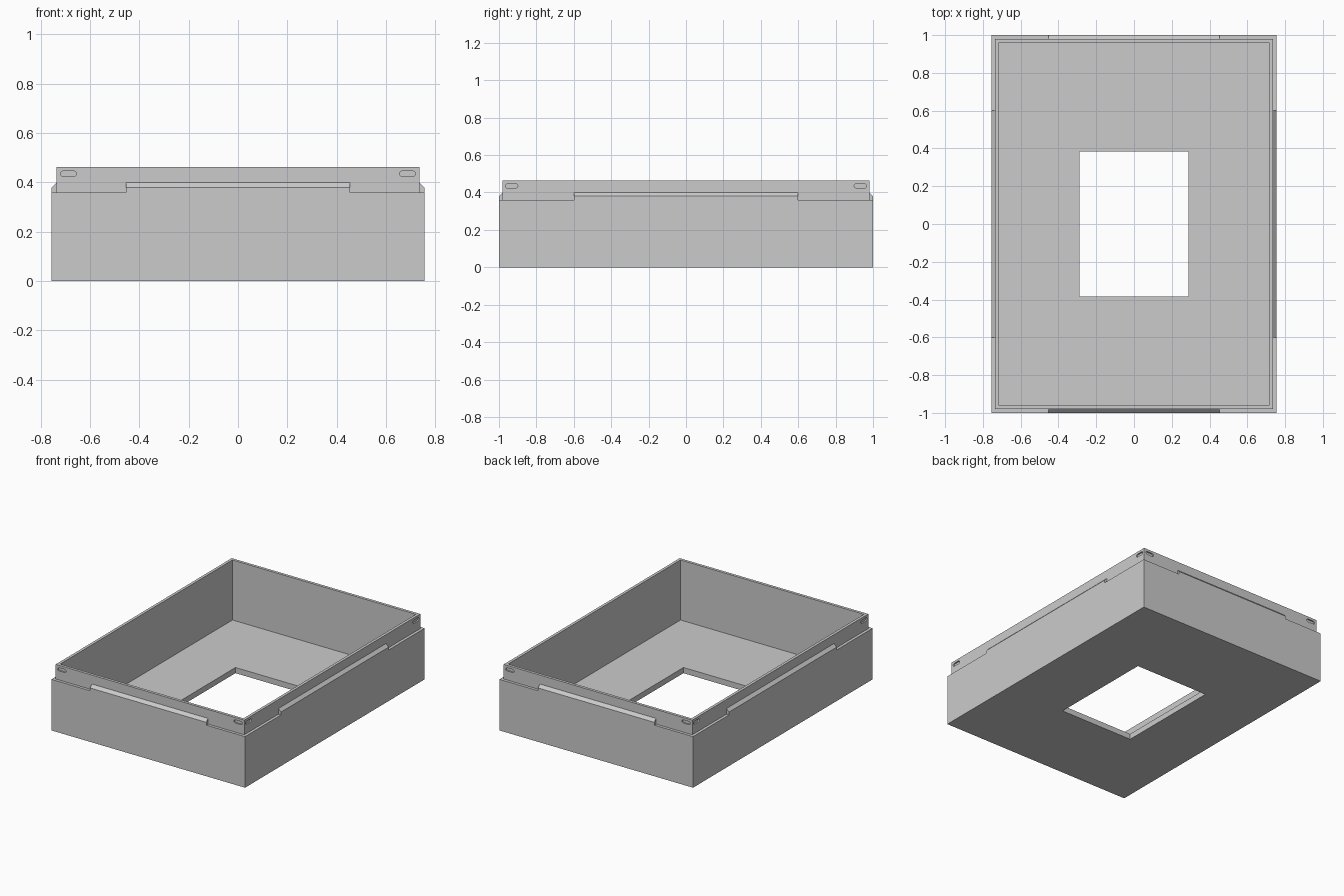
import bpy
import bmesh
from math import pi
from mathutils import Matrix, Vector

cube = bpy.data.objects.get("Cube")
if cube:
    bpy.data.objects.remove(cube)

grey = bpy.data.materials.new("light grey plastic")
grey.use_nodes = True
colour = (0.6, 0.6, 0.6, 1)
grey.diffuse_color = colour
grey.node_tree.nodes["Principled BSDF"].inputs["Base Color"].default_value = colour

WIDTH, LENGTH = 0.755, 1.0          # half sizes of the outer box
STEP = 0.02                         # wall step and rim thickness
LEDGE, TOP, FLOOR = 0.36, 0.463, 0.04


def finish(name, bm):
    bmesh.ops.recalc_face_normals(bm, faces=bm.faces)
    mesh = bpy.data.meshes.new(name)
    bm.to_mesh(mesh)
    bm.free()
    mesh.materials.append(grey)
    obj = bpy.data.objects.new(name, mesh)
    bpy.context.collection.objects.link(obj)
    return obj


def prism(name, profile, sweep, matrix):
    """Extrude a closed profile along a vector and place it."""
    bm = bmesh.new()
    face = bm.faces.new([bm.verts.new(p) for p in profile])
    new = bmesh.ops.extrude_face_region(bm, geom=[face])["geom"]
    bmesh.ops.translate(bm, vec=sweep,
                        verts=[v for v in new if isinstance(v, bmesh.types.BMVert)])
    bmesh.ops.transform(bm, matrix=matrix, verts=bm.verts)
    return finish(name, bm)


# Tray: rectangular rings lofted around the wall section and floor opening
def inset(d):
    return WIDTH - d, LENGTH - d


hole = (0.288, 0.383)
section = [(hole, 0), (inset(0), 0), (inset(0), LEDGE), (inset(STEP), LEDGE),
           (inset(STEP), TOP), (inset(2 * STEP), TOP), (inset(2 * STEP), FLOOR),
           (hole, FLOOR)]
bm = bmesh.new()
rings = [[bm.verts.new((sx * x, sy * y, z))
          for sx, sy in ((-1, -1), (1, -1), (1, 1), (-1, 1))]
         for (x, y), z in section]
for a, b in zip(rings, rings[1:] + rings[:1]):
    for i in range(4):
        j = (i + 1) % 4
        bm.faces.new((a[i], a[j], b[j], b[i]))
tray = finish("tray", bm)

# Each side: a chamfered locating tab and two shallow rounded slots
sides = [("front", 0, WIDTH, LENGTH), ("left", pi / 2, LENGTH, WIDTH),
         ("back", pi, WIDTH, LENGTH), ("right", -pi / 2, LENGTH, WIDTH)]
for name, angle, half, dist in sides:
    turn = Matrix.Rotation(angle, 4, "Z")
    tab = 0.6 * half
    prism(name + "_tab",
          [(-tab, -dist, LEDGE), (-tab, -dist, LEDGE + STEP),
           (-tab, STEP - dist, LEDGE + 2 * STEP), (-tab, STEP - dist, LEDGE)],
          Vector((2 * tab, 0, 0)), turn)

    rim = dist - STEP
    for s in (-1, 1):
        centre = Vector((s * (half - 0.068), -rim - 0.01, 0.435))
        outline = []
        for k in range(14):
            arc = Matrix.Rotation((k if k < 7 else k - 1) * pi / 6, 3, "Y")
            shift = Vector((0, 0, 0))
            shift.x = 0.022 if k < 7 else -0.022
            outline.append(centre + shift + arc @ Vector((0, 0, 0.011)))
        cutter = prism("slot_cutter", outline, Vector((0, 0.02, 0)), turn)
        cutter.hide_render = True
        cutter.hide_viewport = True
        cut = tray.modifiers.new(name + "_slot", "BOOLEAN")
        cut.operation = "DIFFERENCE"
        cut.solver = "EXACT"
        cut.object = cutter

# Bake the slots and remove the cutters
bpy.context.view_layer.update()
graph = bpy.context.evaluated_depsgraph_get()
baked = bpy.data.meshes.new_from_object(tray.evaluated_get(graph))
tray.modifiers.clear()
tray.data = baked
for obj in [o for o in bpy.data.objects if o.name.startswith("slot_cutter")]:
    bpy.data.objects.remove(obj)
